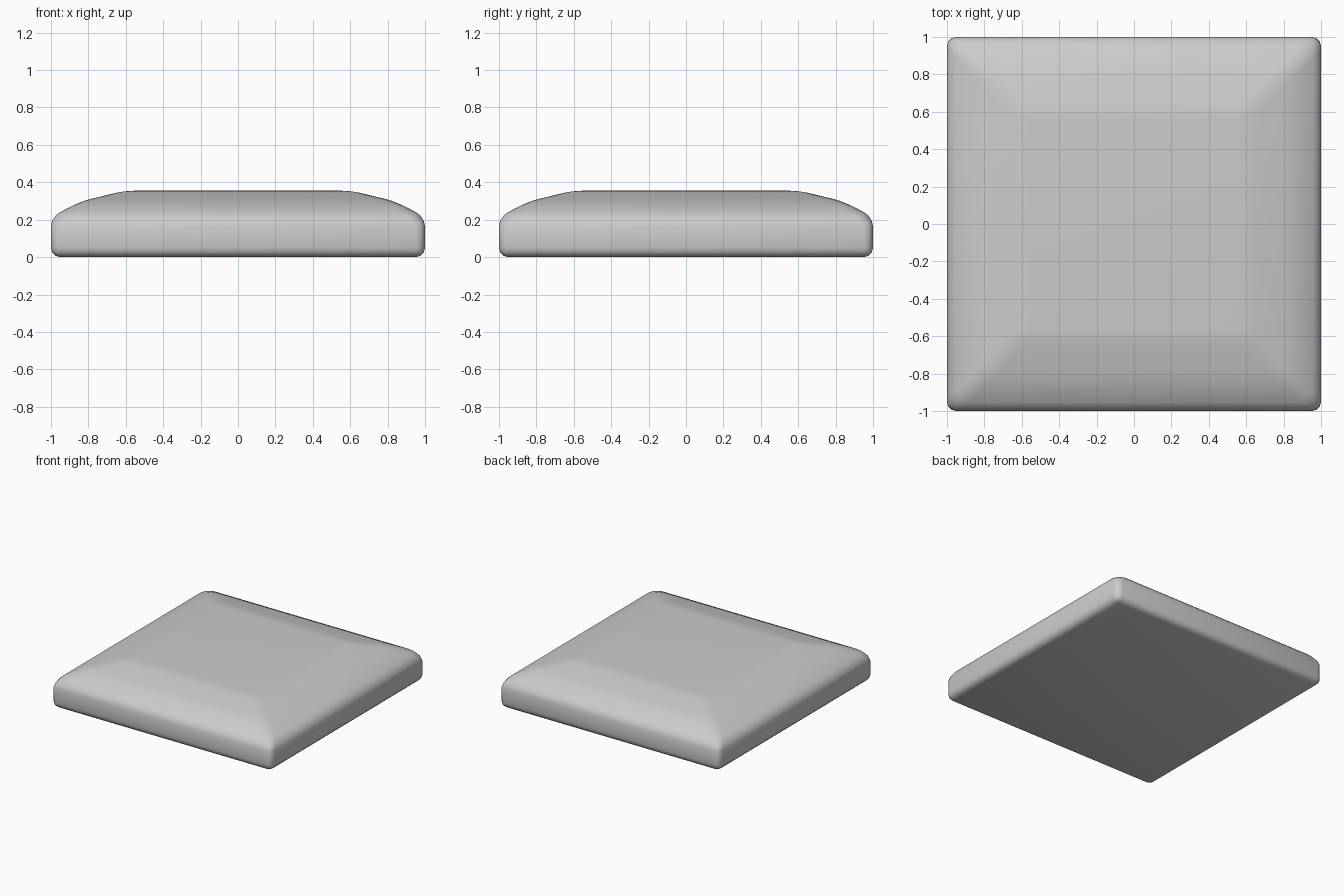
import bpy, bmesh

if "Cube" in bpy.data.objects:
    bpy.data.objects.remove(bpy.data.objects["Cube"])

# Stacked square sections: (half width, height)
profile = [(1.0, 0.0), (1.0, 0.215), (0.84, 0.298), (0.605, 0.355)]

bm = bmesh.new()
rings = [[bm.verts.new((sx * r, sy * r, z))
          for sx, sy in ((-1, -1), (1, -1), (1, 1), (-1, 1))]
         for r, z in profile]
for low, high in zip(rings, rings[1:]):
    for i in range(4):
        j = (i + 1) % 4
        bm.faces.new((low[i], low[j], high[j], high[i]))
bm.faces.new(rings[0][::-1])
bm.faces.new(rings[-1])
bmesh.ops.recalc_face_normals(bm, faces=bm.faces)

mesh = bpy.data.meshes.new("cushioned_slab")
bm.to_mesh(mesh)
bm.free()
slab = bpy.data.objects.new("cushioned_slab", mesh)
bpy.context.collection.objects.link(slab)

# Soft rounded edges
bevel = slab.modifiers.new("rounded_edges", 'BEVEL')
bevel.width = 0.05
bevel.segments = 3
bevel.limit_method = 'ANGLE'
bevel.angle_limit = 0.17

bpy.context.view_layer.objects.active = slab
slab.select_set(True)
bpy.ops.object.shade_smooth()
